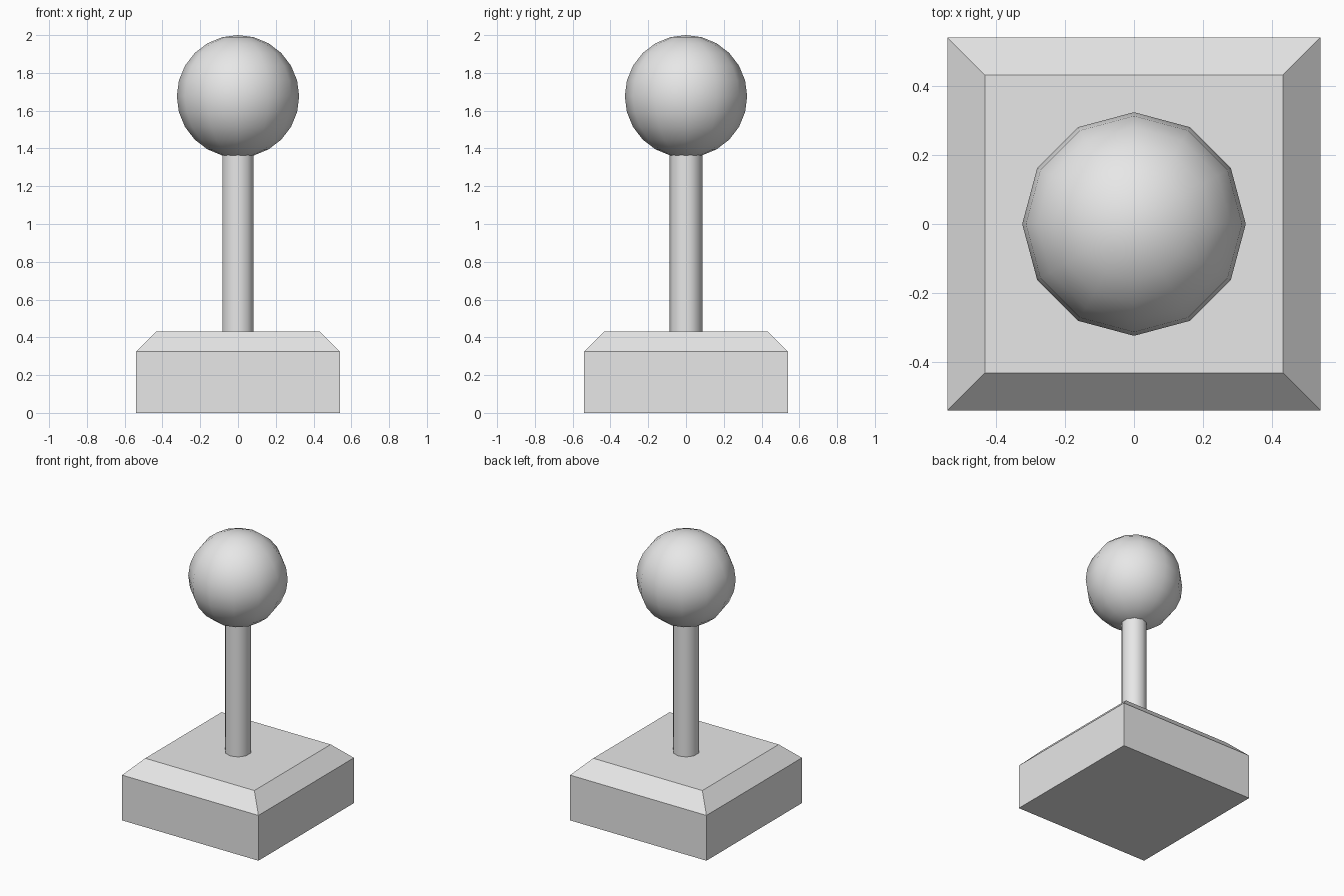
import bpy
import math

cube = bpy.data.objects.get("Cube")
if cube:
    bpy.data.objects.remove(cube, do_unlink=True)

grey = bpy.data.materials.new("light_grey")
grey.use_nodes = True
colour = (0.8, 0.8, 0.8, 1)
grey.diffuse_color = colour
grey.node_tree.nodes["Principled BSDF"].inputs["Base Color"].default_value = colour


def finish(name, smooth=False):
    obj = bpy.context.object
    obj.name = name
    obj.data.materials.append(grey)
    if smooth:
        bpy.ops.object.shade_smooth_by_angle(angle=math.radians(40))
    return obj


# Square base: stacked square sections joined into a block with a chamfered top
sections = [(0.54, 0), (0.54, 0.324), (0.432, 0.432)]
corners = [(-1, -1), (1, -1), (1, 1), (-1, 1)]
verts = [(x * half, y * half, z) for half, z in sections for x, y in corners]
faces = [(3, 2, 1, 0), (8, 9, 10, 11)]
for level in (0, 4):
    for i in range(4):
        j = (i + 1) % 4
        faces.append((level + i, level + j, level + j + 4, level + i + 4))
mesh = bpy.data.meshes.new("base")
mesh.from_pydata(verts, [], faces)
base = bpy.data.objects.new("base", mesh)
bpy.context.collection.objects.link(base)
bpy.context.view_layer.objects.active = base
finish("base")

# Ten-sided stem, seated in the base and running into the ball
bottom, top = 0.42, 1.40
bpy.ops.mesh.primitive_cylinder_add(
    vertices=10, radius=0.0865, depth=top - bottom, location=(0, 0, (bottom + top) / 2))
finish("stem", smooth=True)

# Ball handle
bpy.ops.mesh.primitive_uv_sphere_add(
    segments=12, ring_count=12, radius=0.324, location=(0, 0, 1.676))
finish("ball_handle", smooth=True)
